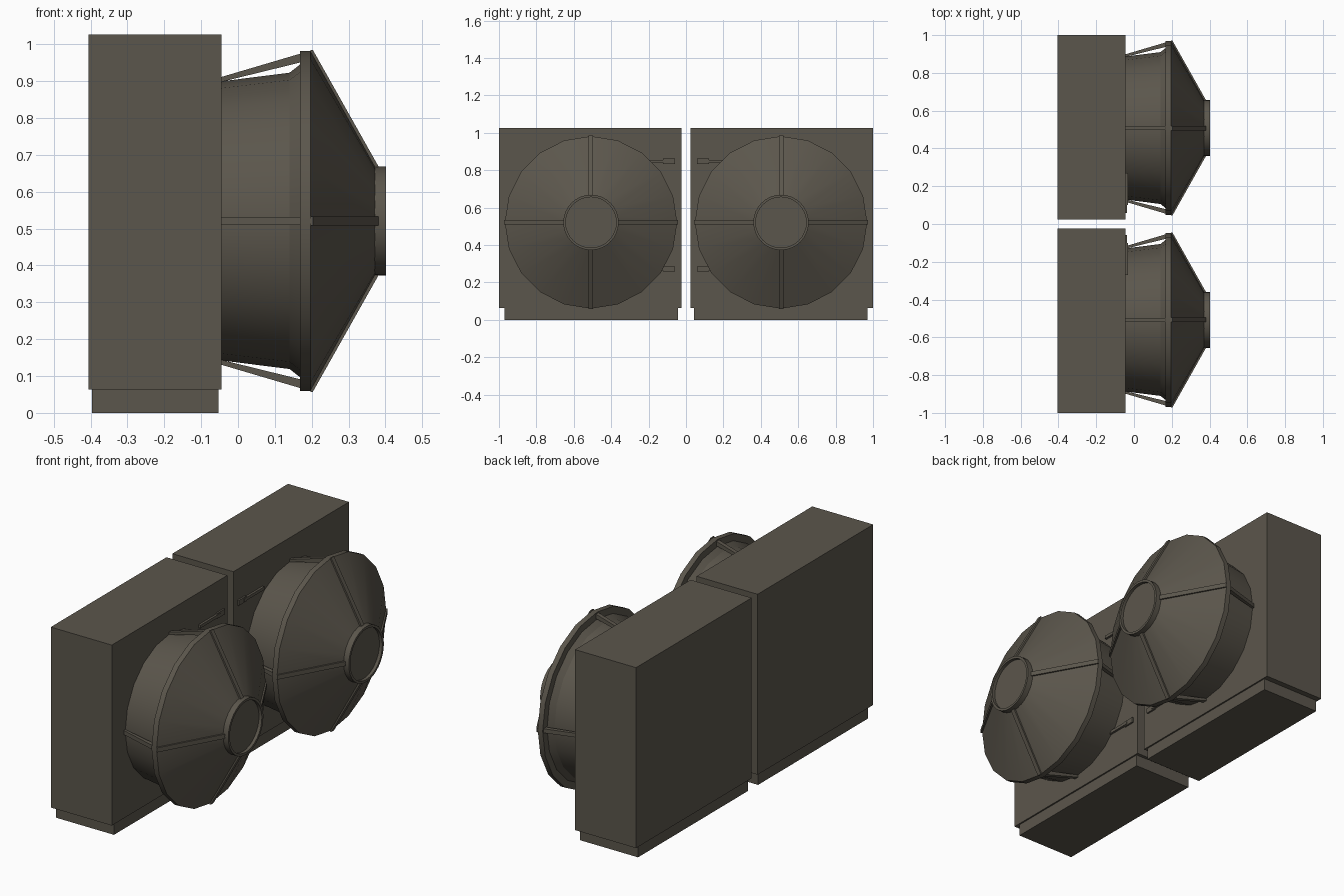
import bpy, bmesh, math
from mathutils import Matrix, Vector

if "Cube" in bpy.data.objects:
    bpy.data.objects.remove(bpy.data.objects["Cube"])

mat = bpy.data.materials.new("warm_dark_grey")
mat.diffuse_color = (0.105, 0.093, 0.072, 1)
mat.use_nodes = True
mat.node_tree.nodes["Principled BSDF"].inputs["Base Color"].default_value = mat.diffuse_color
CY, CZ = 0.508, 0.521   # axis of each drum


def finish(name, bm, smooth=False):
    bmesh.ops.recalc_face_normals(bm, faces=bm.faces)
    me = bpy.data.meshes.new(name)
    bm.to_mesh(me)
    bm.free()
    me.materials.append(mat)
    ob = bpy.data.objects.new(name, me)
    bpy.context.collection.objects.link(ob)
    if smooth:
        bpy.ops.object.select_all(action='DESELECT')
        ob.select_set(True)
        bpy.context.view_layer.objects.active = ob
        bpy.ops.object.shade_smooth_by_angle(angle=math.radians(25))
    return ob


def box(name, x, y, z):
    bm = bmesh.new()
    bmesh.ops.create_cube(bm, size=1)
    for v in bm.verts:
        v.co = Vector([(a[0] + a[1]) / 2 + c * abs(a[1] - a[0])
                       for a, c in zip((x, y, z), v.co)])
    return finish(name, bm)


def lathe(name, profile, sides, cy):
    """Closed solid turned around the x axis from (x, radius) points."""
    bm = bmesh.new()
    rings = []
    for x, r in profile:
        rings.append([bm.verts.new((x, cy + r * math.cos(math.tau * i / sides),
                                    CZ + r * math.sin(math.tau * i / sides)))
                      for i in range(sides)])
    for a, b in zip(rings, rings[1:]):
        for i in range(sides):
            j = (i + 1) % sides
            bm.faces.new((a[i], a[j], b[j], b[i]))
    bm.faces.new(rings[0])
    bm.faces.new(rings[-1])
    return finish(name, bm, True)


def fin(name, poly, width, turn, cy):
    """Flat (x, radius) outline given a width and turned around the drum axis."""
    bm = bmesh.new()
    m = Matrix.Translation((0, cy, CZ)) @ Matrix.Rotation(turn, 4, 'X')
    sides = [[bm.verts.new(m @ Vector((x, w, r))) for x, r in poly]
             for w in (-width / 2, width / 2)]
    n = len(poly)
    for s in sides:
        bm.faces.new(s)
    for i in range(n):
        j = (i + 1) % n
        bm.faces.new((sides[0][i], sides[0][j], sides[1][j], sides[1][i]))
    return finish(name, bm)


for s, tag in ((-1, "left"), (1, "right")):
    cy = s * CY
    # cabinet and recessed plinth
    box("cabinet_" + tag, (-0.405, -0.045), (s * 0.025, s), (0.063, 1.026))
    box("plinth_" + tag, (-0.396, -0.053), (s * 0.042, s * 0.97), (0, 0.063))
    # drum with flange and conical front
    lathe("drum_" + tag, [(-0.05, 0.378), (0.14, 0.402), (0.168, 0.424),
                          (0.168, 0.461), (0.197, 0.461), (0.375, 0.142)], 20, cy)
    # round cap with a shallow recess
    lathe("cap_" + tag, [(0.36, 0.148), (0.402, 0.148), (0.402, 0.135),
                         (0.385, 0.135)], 32, cy)
    # four ribs on the cone, four struts behind the flange
    for k in range(4):
        a = k * math.pi / 2
        fin(f"cone_rib_{tag}_{k}", [(0.197, 0.464), (0.203, 0.464), (0.381, 0.148),
                                    (0.381, 0.125), (0.197, 0.435)], 0.024, a, cy)
        fin(f"strut_{tag}_{k}", [(-0.05, 0.389), (-0.05, 0.376), (0.17, 0.43),
                                 (0.17, 0.454)], 0.022, a, cy)
    # hinges: thin arm and pad
    for z, level in ((0.848, "upper"), (0.272, "lower")):
        box(f"hinge_arm_{tag}_{level}", (-0.046, -0.033), (s * 0.10, s * 0.27),
            (z - 0.008, z + 0.008))
        box(f"hinge_pad_{tag}_{level}", (-0.046, -0.036), (s * 0.058, s * 0.122),
            (z - 0.014, z + 0.014))
